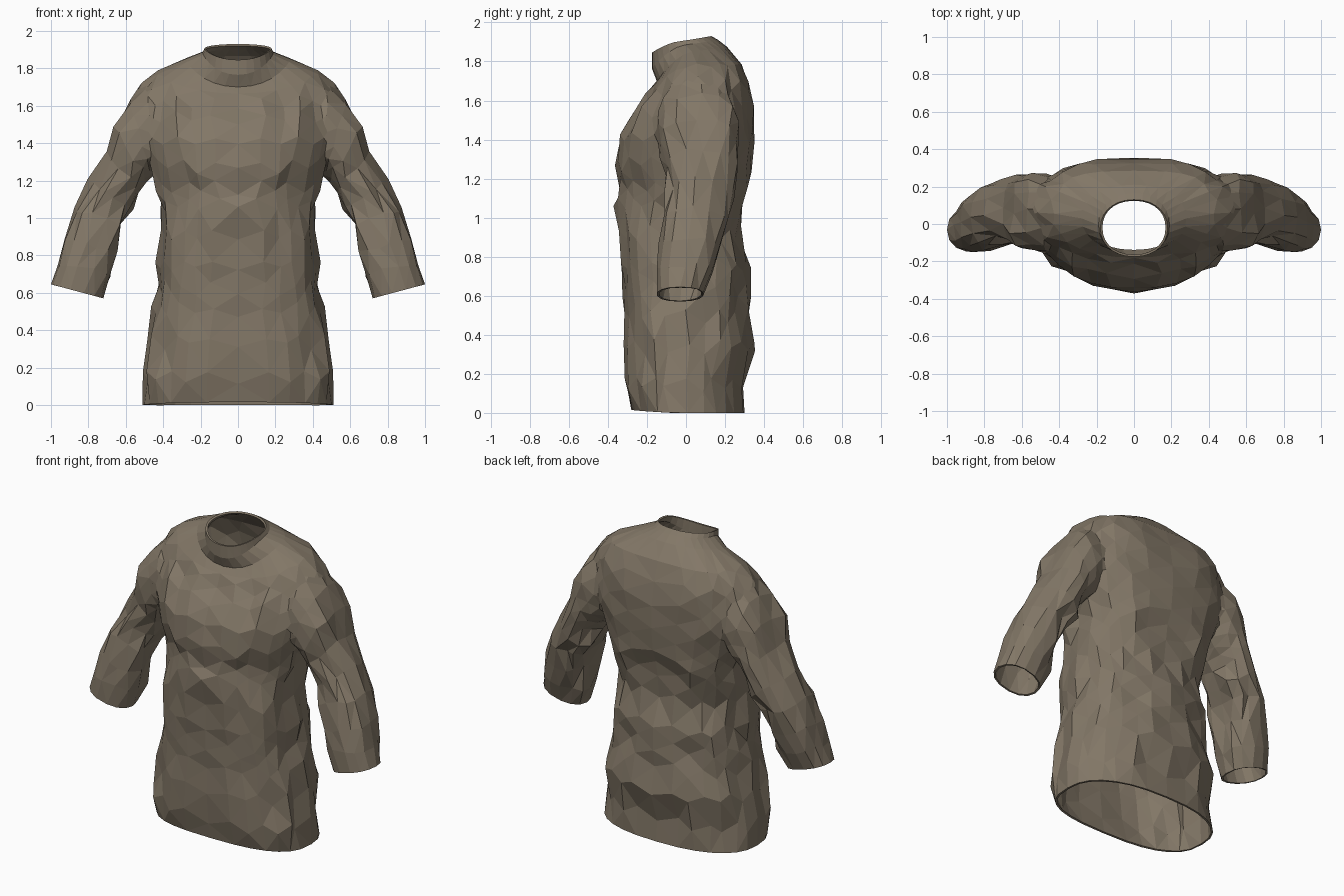
import bpy, bmesh, math
from mathutils import Vector, noise

cube = bpy.data.objects.get("Cube")
if cube:
    bpy.data.objects.remove(cube, do_unlink=True)

# Cloth colour
cloth = bpy.data.materials.new("brown_cloth")
cloth.use_nodes = True
colour = (0.225, 0.185, 0.135, 1)
cloth.diffuse_color = colour
cloth.node_tree.nodes["Principled BSDF"].inputs["Base Color"].default_value = colour


def power(value, exponent):
    return math.copysign(abs(value) ** exponent, value)


def crumple(point, amount):
    """Shift a point by noise that is the same on left and right."""
    side = -1 if point.x < 0 else 1
    seed = Vector((abs(point.x), point.y, point.z)) * 9
    push = noise.noise_vector(seed) * amount
    centre = min(1, abs(point.x) * 10)
    return point + Vector((push.x * side * centre, push.y, push.z))


def loft(name, rings):
    """Join rings of points into a closed tube with fan caps."""
    bm = bmesh.new()
    loops = [[bm.verts.new(p) for p in ring] for ring in rings]
    count = len(rings[0])
    for low, high in zip(loops, loops[1:]):
        for i in range(count):
            j = (i + 1) % count
            bm.faces.new((low[i], low[j], high[j], high[i]))
    bmesh.ops.triangulate(bm, faces=bm.faces[:], quad_method='SHORT_EDGE')
    caps = []
    for loop in (loops[0], loops[-1]):
        middle = sum((v.co for v in loop), Vector()) / count
        caps.append(middle)
        hub = bm.verts.new(middle)
        for i in range(count):
            bm.faces.new((loop[i], loop[(i + 1) % count], hub))
    bmesh.ops.recalc_face_normals(bm, faces=bm.faces[:])
    mesh = bpy.data.meshes.new(name)
    bm.to_mesh(mesh)
    bm.free()
    mesh.materials.append(cloth)
    obj = bpy.data.objects.new(name, mesh)
    bpy.context.collection.objects.link(obj)
    return obj, caps


# Body: height, half width, front y, back y, drop of the front edge
BODY = [
    (0, .51, -.28, .30, -.015), (.15, .505, -.31, .30, 0),
    (.34, .48, -.325, .35, 0), (.50, .45, -.32, .315, 0),
    (.62, .43, -.325, .315, 0), (.75, .42, -.33, .325, 0),
    (.92, .415, -.335, .275, 0), (1.07, .42, -.35, .30, 0),
    (1.17, .435, -.335, .32, 0), (1.28, .47, -.36, .335, 0),
    (1.41, .51, -.345, .35, 0), (1.55, .54, -.275, .34, .02),
    (1.68, .53, -.215, .32, .06), (1.785, .45, -.18, .285, .12),
    (1.85, .28, -.15, .21, .15), (1.885, .19, -.175, .165, .12),
    (1.905, .18, -.175, .13, .06),
]
SEGMENTS = 28


def body_ring(z, width, front, back, drop):
    points = []
    for i in range(SEGMENTS):
        angle = math.tau * i / SEGMENTS
        c, s = math.cos(angle), math.sin(angle)
        if s > 0:
            square = 2.4 if z < 1 else 3 if z < 1.8 else 2.15
        else:
            square = 2.7 if z < 1 else 2.15
        x = width * power(c, 2 / square)
        y = (front + back) / 2 + (back - front) / 2 * power(s, 2 / square)
        lift = .025 * max(s, 0) if z > 1.84 else 0
        point = Vector((x, y, z - drop * max(-s, 0) ** 1.5 + lift))
        if 0 < z < 1.75:
            # Alternate columns are staggered to break up the bands
            point.z += .025 * (-1) ** i
            point = crumple(point, .035)
        points.append(point)
    return points


body, body_caps = loft("tunic", [body_ring(*row) for row in BODY])

# Sleeve: outer x and z, inner x and z, front y, back y
SLEEVE = [
    (.36, 1.60, .34, 1.34, -.06, .20), (.49, 1.715, .42, 1.26, -.15, .27),
    (.585, 1.645, .47, 1.23, -.16, .28), (.655, 1.51, .50, 1.19, -.15, .28),
    (.71, 1.35, .53, 1.13, -.11, .27), (.78, 1.20, .57, 1.05, -.11, .25),
    (.865, 1.04, .61, .95, -.12, .21), (.92, .88, .65, .83, -.14, .17),
    (.97, .75, .68, .70, -.16, .13), (1, .645, .72, .57, -.15, .09),
]
SIDES = 14


def sleeve_ring(ox, oz, ix, iz, front, back, side):
    points = []
    for i in range(SIDES):
        angle = math.tau * i / SIDES
        t = (1 + power(math.cos(angle), .9)) / 2
        y = (front + back) / 2 + (back - front) / 2 * power(math.sin(angle), .9)
        point = Vector(((ix + (ox - ix) * t) * side, y, iz + (oz - iz) * t))
        points.append(point if ox == 1 else crumple(point, .04))
    return points


# Merge both sleeves into the body
openings = list(body_caps)
bpy.context.view_layer.objects.active = body
for label, side in (("left", 1), ("right", -1)):
    sleeve, caps = loft(label + "_sleeve", [sleeve_ring(*row, side) for row in SLEEVE])
    openings.append(caps[1])
    union = body.modifiers.new("join_" + label, 'BOOLEAN')
    union.operation = 'UNION'
    union.solver = 'EXACT'
    union.object = sleeve
    bpy.ops.object.modifier_apply(modifier=union.name)
    bpy.data.objects.remove(sleeve, do_unlink=True)

# Open the hem, neck and cuffs, and soften the shoulder seams
bm = bmesh.new()
bm.from_mesh(body.data)
hubs = [v for v in bm.verts if any((v.co - o).length < .002 for o in openings)]
bmesh.ops.delete(bm, geom=hubs, context='VERTS')
bmesh.ops.remove_doubles(bm, verts=bm.verts[:], dist=.015)
shoulders = [v for v in bm.verts if .36 < abs(v.co.x) < .62 and v.co.z > 1.3]
bmesh.ops.smooth_vert(bm, verts=shoulders, factor=.4,
                      use_axis_x=True, use_axis_y=True, use_axis_z=True)
for f in bm.faces:
    f.smooth = False
bm.to_mesh(body.data)
bm.free()

# Cloth thickness
shell = body.modifiers.new("thickness", 'SOLIDIFY')
shell.thickness = .012
shell.offset = -1
